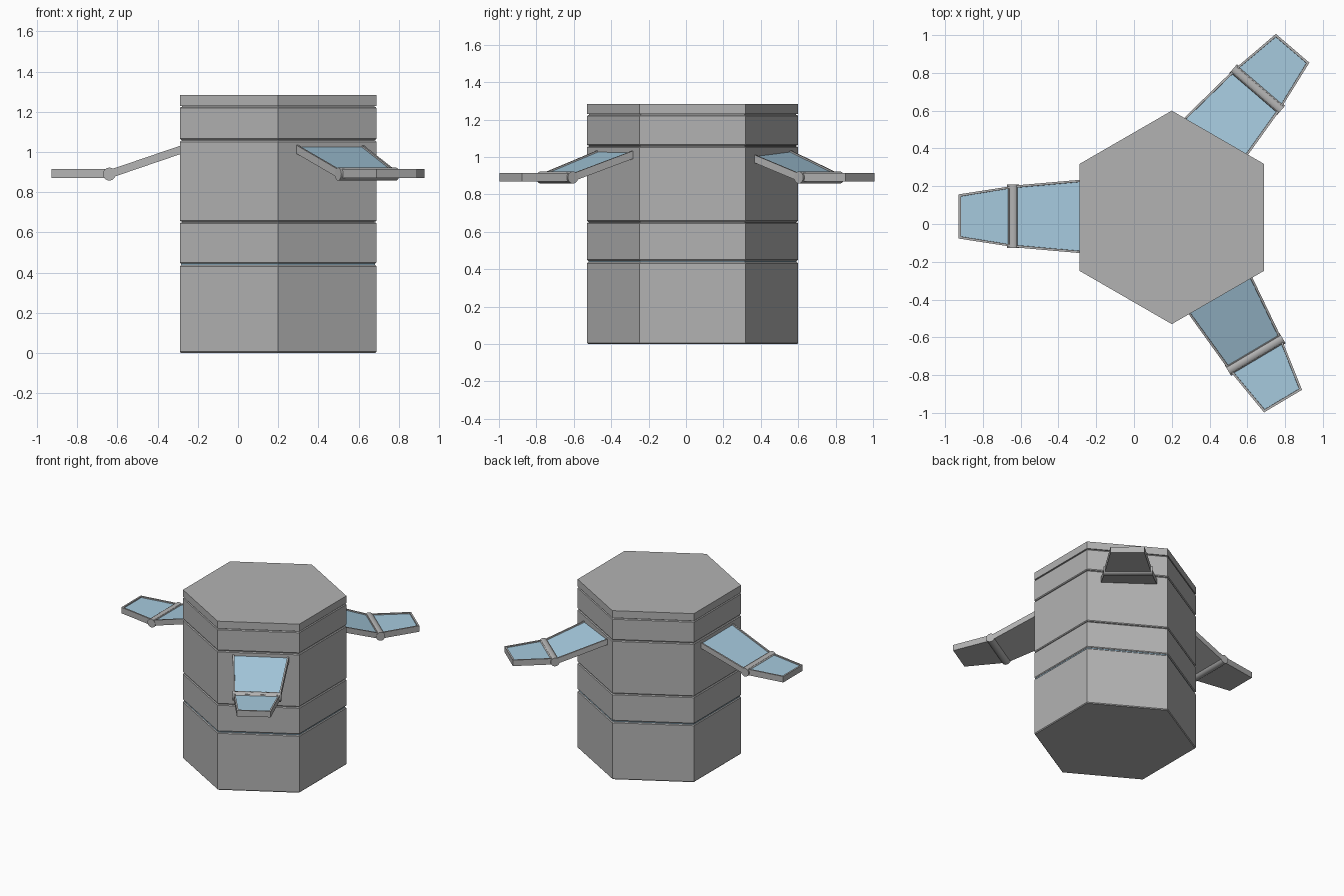
import bpy, bmesh, math
from mathutils import Matrix, Vector

if "Cube" in bpy.data.objects:
    bpy.data.objects.remove(bpy.data.objects["Cube"])


def material(name, rgb):
    m = bpy.data.materials.new(name)
    m.diffuse_color = (*rgb, 1)
    m.use_nodes = True
    m.node_tree.nodes["Principled BSDF"].inputs["Base Color"].default_value = m.diffuse_color
    return m


GREY = material("hull grey", (0.45, 0.45, 0.45))
BLUE = material("panel blue", (0.38, 0.59, 0.73))
CX, CY, R = 0.2, 0.035, 0.565


def finish(bm, name, mats, matrix=None):
    bmesh.ops.recalc_face_normals(bm, faces=bm.faces)
    me = bpy.data.meshes.new(name)
    bm.to_mesh(me)
    bm.free()
    ob = bpy.data.objects.new(name, me)
    bpy.context.collection.objects.link(ob)
    for m in mats:
        me.materials.append(m)
    if matrix:
        ob.matrix_world = matrix
    return ob


# Hexagonal prism with corners on +-y; small chamfer on the top and bottom rims
def hex_section(name, z0, z1, radius=R, chamfer=0.006, mat=GREY):
    bm = bmesh.new()
    levels = [(z0, radius - chamfer), (z0 + chamfer, radius),
              (z1 - chamfer, radius), (z1, radius - chamfer)]
    if chamfer == 0:
        levels = [(z0, radius), (z1, radius)]
    rings = []
    for z, r in levels:
        rings.append([bm.verts.new((CX + r * math.cos(math.radians(30 + 60 * i)),
                                    CY + r * math.sin(math.radians(30 + 60 * i)), z))
                      for i in range(6)])
    for a, b in zip(rings, rings[1:]):
        for i in range(6):
            j = (i + 1) % 6
            bm.faces.new((a[i], a[j], b[j], b[i]))
    bm.faces.new(rings[0])
    bm.faces.new(rings[-1])
    return finish(bm, name, [mat])


# Stacked body
hex_section("body_base", 0.0, 0.437)
hex_section("body_band", 0.445, 0.650)
hex_section("body_middle", 0.653, 1.056)
hex_section("body_upper", 1.060, 1.224)
hex_section("body_lid", 1.229, 1.284, chamfer=0)
hex_section("body_core", 0.5, 1.25, R - 0.012, 0)
hex_section("blue_seam", 0.40, 0.48, R - 0.008, 0, BLUE)


# Tapered slab along local x with a recessed blue top face
def panel(name, start, end, half_start, half_end, thick, matrix):
    bm = bmesh.new()
    (x0, z0), (x1, z1) = start, end
    outline = [(x0, -half_start, z0), (x1, -half_end, z1),
               (x1, half_end, z1), (x0, half_start, z0)]
    top = [bm.verts.new(p) for p in outline]
    low = [bm.verts.new((x, y, z - thick)) for x, y, z in outline]
    face = bm.faces.new(top)
    bm.faces.new(low[::-1])
    for i in range(4):
        j = (i + 1) % 4
        bm.faces.new((top[i], low[i], low[j], top[j]))
    bmesh.ops.recalc_face_normals(bm, faces=bm.faces)
    bmesh.ops.inset_region(bm, faces=[face], thickness=0.016)
    step = bmesh.ops.inset_region(bm, faces=[face], thickness=0.001, depth=-0.008)
    face.material_index = 1
    return finish(bm, name, [GREY, BLUE], matrix)


# Three folding wings: hinge position and heading
for label, hx, hy, angle in (("left", -0.64, 0.04, 180),
                             ("back", 0.652, 0.712, 49.3),
                             ("front", 0.642, -0.69, -59.3)):
    mat = Matrix.Translation((hx, hy, 0.89)) @ Matrix.Rotation(math.radians(angle), 4, 'Z')
    panel(label + "_inner_panel", (-0.40, 0.157), (-0.01, 0.024), 0.198, 0.164, 0.042, mat)
    panel(label + "_outer_panel", (0.01, 0.025), (0.288, 0.025), 0.160, 0.117, 0.045, mat)
    bm = bmesh.new()
    bmesh.ops.create_cone(bm, cap_ends=True, segments=24, radius1=0.032, radius2=0.032,
                          depth=0.336, matrix=Matrix.Rotation(math.pi / 2, 4, 'X'))
    for f in bm.faces:
        f.smooth = len(f.verts) == 4
    finish(bm, label + "_hinge", [GREY], mat)
